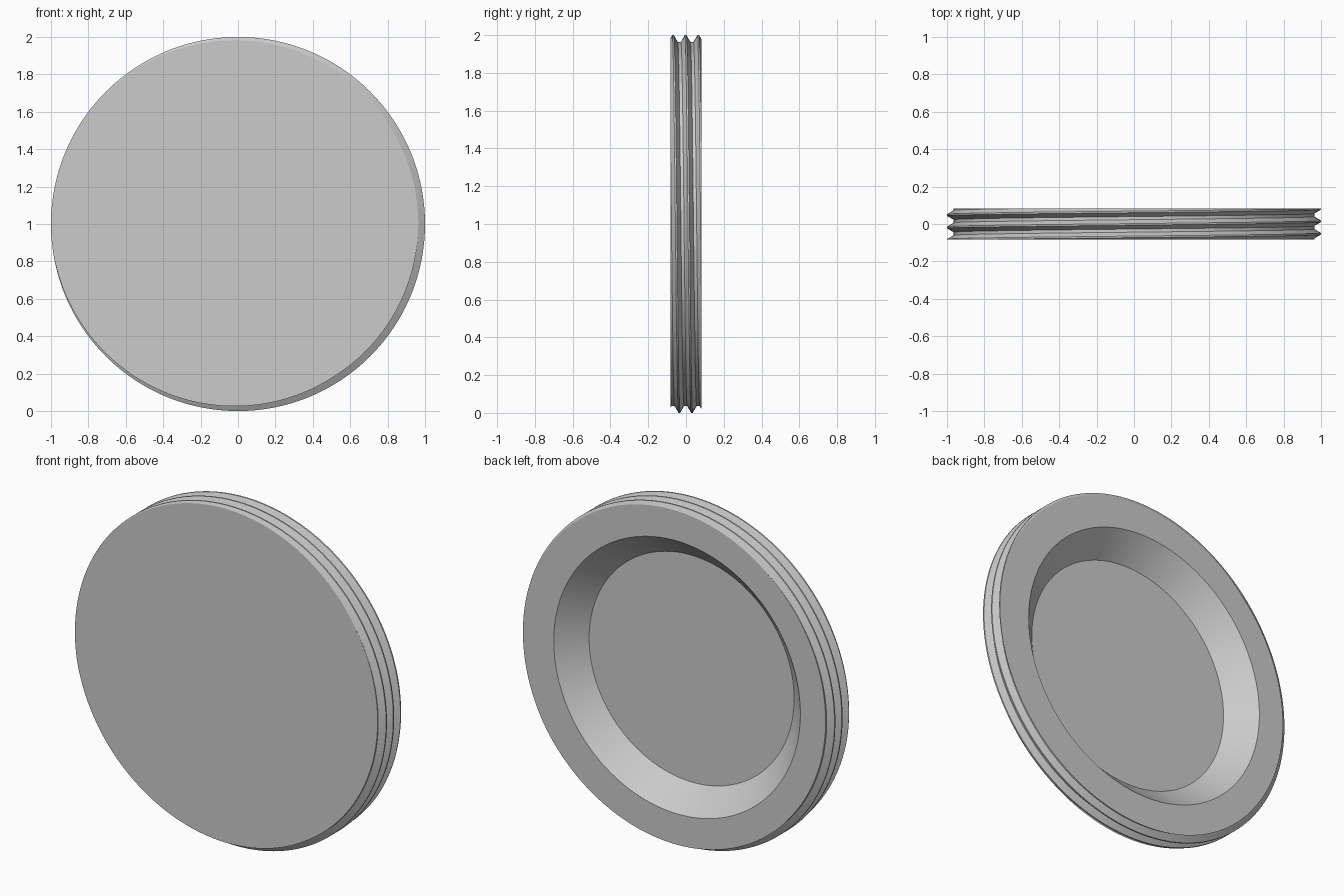
import bpy, bmesh
from math import sin, cos, pi, floor

cube = bpy.data.objects.get("Cube")
if cube:
    bpy.data.objects.remove(cube)

HALF = 0.083           # half thickness
PITCH = 0.0667         # thread pitch
OFFSET = -0.002        # thread phase
CREST, ROOT = 1.0, 0.964
CREST_W, ROOT_W = PITCH / 16, PITCH / 8   # half widths of the flats
STEPS = 192


def thread_radius(y, start):
    """Radius of the thread at depth y, for a crest centred on start."""
    d = (y - start) / PITCH
    d = abs(d - floor(d + 0.5)) * PITCH
    t = (d - CREST_W) / (PITCH / 2 - ROOT_W - CREST_W)
    return CREST + (ROOT - CREST) * min(max(t, 0), 1)


def section(angle):
    """Half section (radius, depth) from front centre to recess centre."""
    start = OFFSET + PITCH * angle / (2 * pi)
    points = [(0, -HALF)]
    for k in range(-4, 5):
        mid = start + k * PITCH
        for d in (-PITCH / 2 + ROOT_W, -CREST_W, CREST_W, PITCH / 2 - ROOT_W):
            y = min(max(mid + d, -HALF), HALF)
            points.append((thread_radius(y, start), y))
    # back rim, sloping recess wall and recess floor
    points += [(0.80, HALF), (0.665, HALF - 0.135), (0, HALF - 0.135)]
    return points


# Threaded disc swept around the depth axis
bm = bmesh.new()
columns = []
for i in range(STEPS + 1):
    a = 2 * pi * i / STEPS
    columns.append([bm.verts.new((r * sin(a), y, 1 + r * cos(a)))
                    for r, y in section(a)])
for left, right in zip(columns, columns[1:]):
    for j in range(len(left) - 1):
        bm.faces.new((left[j], left[j + 1], right[j + 1], right[j]))
bmesh.ops.remove_doubles(bm, verts=bm.verts, dist=0.00005)
bmesh.ops.dissolve_degenerate(bm, edges=bm.edges, dist=0.00005)
bmesh.ops.recalc_face_normals(bm, faces=bm.faces)

mesh = bpy.data.meshes.new("threaded_cap")
bm.to_mesh(mesh)
bm.free()
cap = bpy.data.objects.new("threaded_cap", mesh)
bpy.context.collection.objects.link(cap)

# Plain grey material
grey = bpy.data.materials.new("light_grey")
grey.use_nodes = True
colour = (0.6, 0.6, 0.6, 1)
grey.diffuse_color = colour
grey.node_tree.nodes["Principled BSDF"].inputs["Base Color"].default_value = colour
mesh.materials.append(grey)

# Smooth round walls, crisp thread edges
bpy.ops.object.select_all(action='DESELECT')
cap.select_set(True)
bpy.context.view_layer.objects.active = cap
bpy.ops.object.shade_smooth_by_angle(angle=pi / 9)
